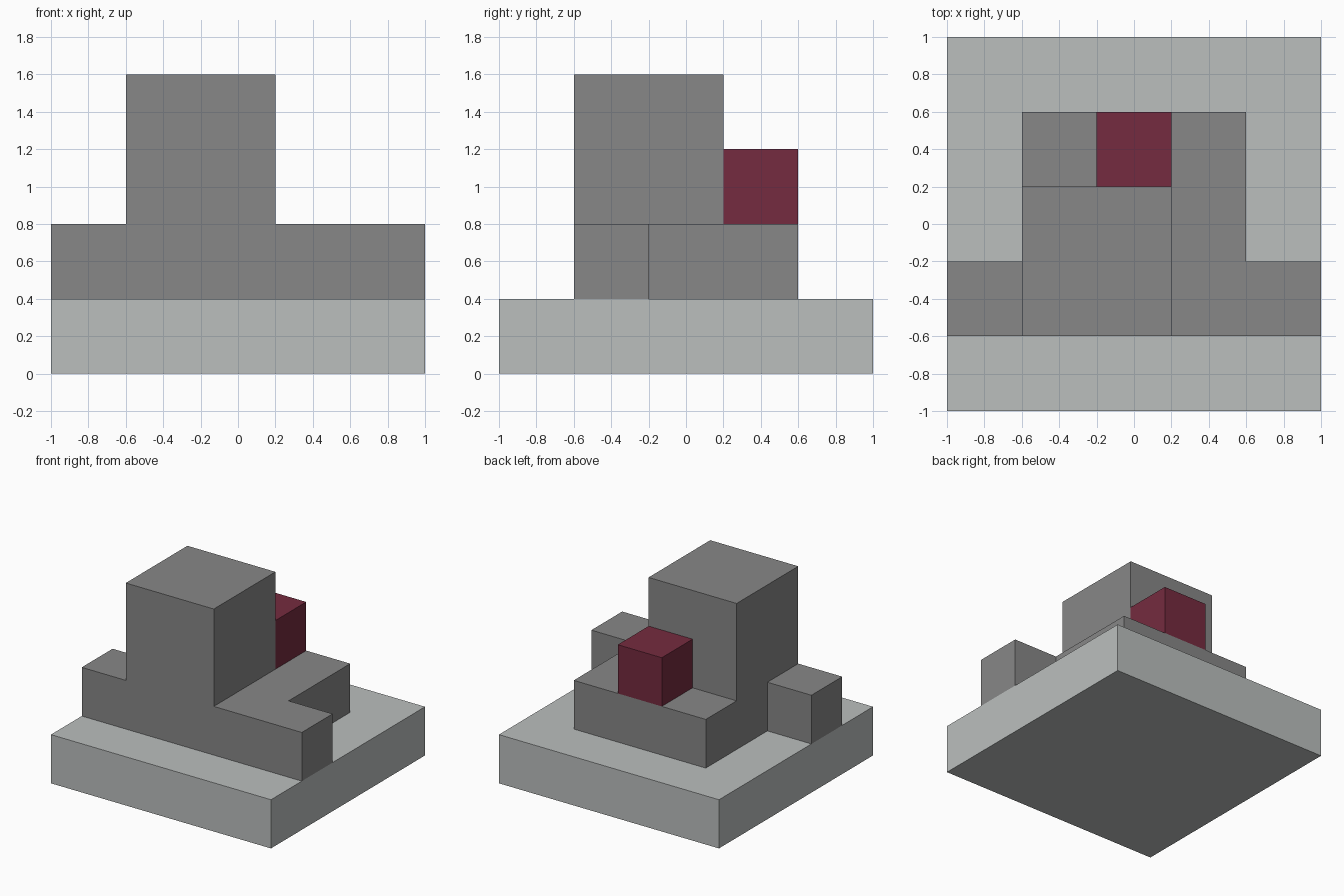
import bpy
import bmesh

cube = bpy.data.objects.get("Cube")
if cube:
    bpy.data.objects.remove(cube, do_unlink=True)


def material(name, rgb):
    mat = bpy.data.materials.new(name)
    mat.use_nodes = True
    color = (*rgb, 1)
    mat.diffuse_color = color
    mat.node_tree.nodes["Principled BSDF"].inputs["Base Color"].default_value = color
    return mat


def prism(name, outline, bottom, top, mat):
    """Extrude a flat outline upward from bottom to top."""
    bm = bmesh.new()
    base = bm.faces.new([bm.verts.new((x, y, bottom)) for x, y in outline])
    result = bmesh.ops.extrude_face_region(bm, geom=[base], use_keep_orig=True)
    raised = [v for v in result["geom"] if isinstance(v, bmesh.types.BMVert)]
    bmesh.ops.translate(bm, verts=raised, vec=(0, 0, top - bottom))
    bmesh.ops.recalc_face_normals(bm, faces=bm.faces)
    mesh = bpy.data.meshes.new(name)
    bm.to_mesh(mesh)
    bm.free()
    mesh.materials.append(mat)
    obj = bpy.data.objects.new(name, mesh)
    bpy.context.collection.objects.link(obj)
    return obj


def rectangle(x0, x1, y0, y1):
    return [(x0, y0), (x1, y0), (x1, y1), (x0, y1)]


light_grey = material("light grey", (0.497, 0.521, 0.515))
mid_grey = material("mid grey", (0.242, 0.242, 0.242))
dark_red = material("dark red", (0.178, 0.024, 0.05))

# Square ground slab
prism("base_slab", rectangle(-1, 1, -1, 1), 0, 0.4, light_grey)

# T-shaped lower storey: wide front bar with a narrower rear block
half = [(1, -0.6), (1, -0.2), (0.6, -0.2), (0.6, 0.6)]
mirrored = [(-x, y) for x, y in reversed(half)]
prism("lower_storey", half + mirrored, 0.4, 0.8, mid_grey)

# Offset tower, flush with the front and one side
prism("tower", rectangle(-0.6, 0.2, -0.6, 0.2), 0.8, 1.6, mid_grey)

# Small block behind the tower
prism("red_block", rectangle(-0.2, 0.2, 0.2, 0.6), 0.8, 1.2, dark_red)
